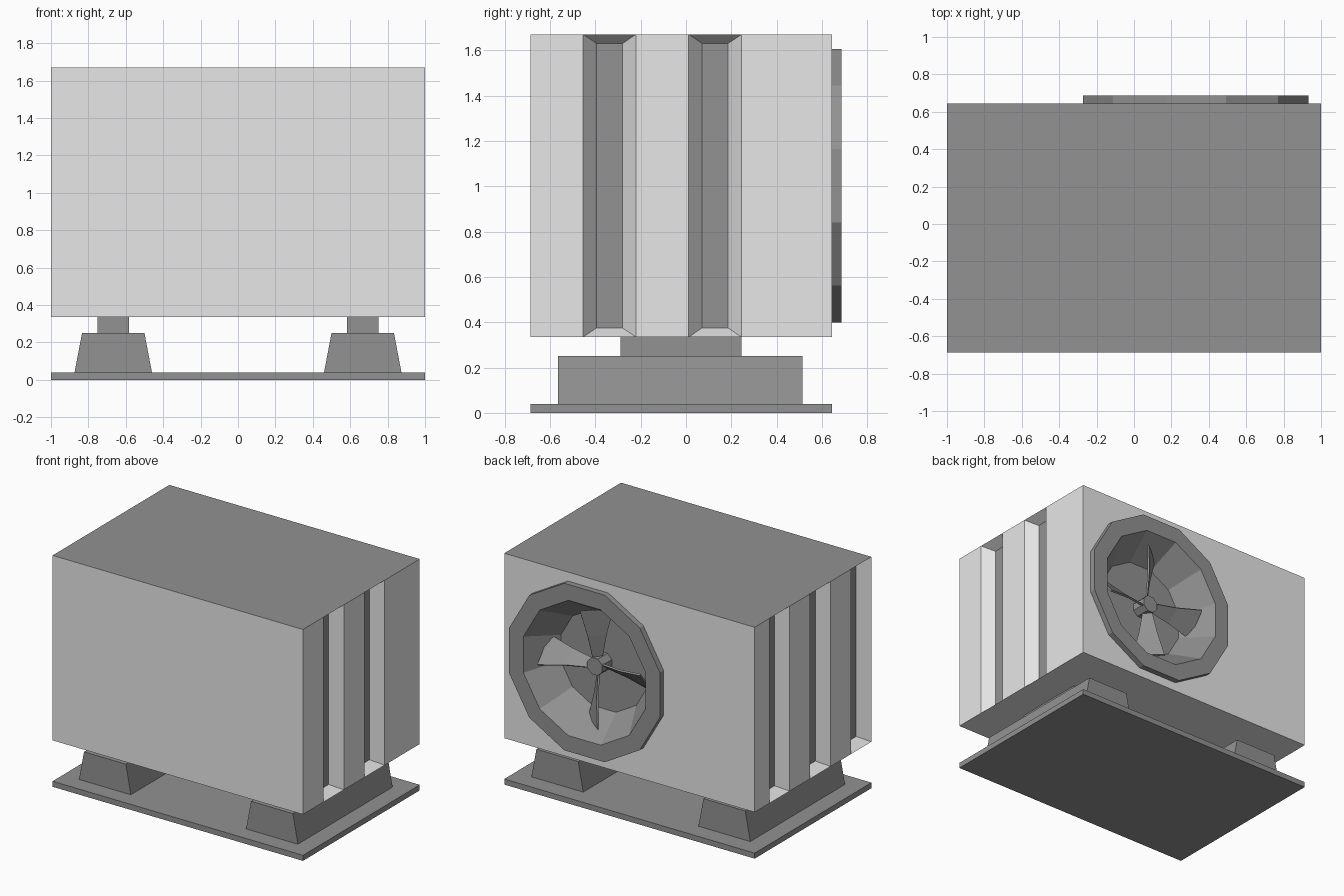
import bpy, bmesh, math
from mathutils import Matrix, Vector

if "Cube" in bpy.data.objects:
    bpy.data.objects.remove(bpy.data.objects["Cube"])


def material(name, v):
    m = bpy.data.materials.new(name)
    m.diffuse_color = (v, v, v, 1)
    m.use_nodes = True
    m.node_tree.nodes["Principled BSDF"].inputs["Base Color"].default_value = m.diffuse_color
    return m


LIGHT = material("light_grey", 0.8)
DARK = material("dark_grey", 0.287)

Y0, Y1 = -0.687, 0.645           # casing depth range
Z0, Z1 = 0.335, 1.67             # casing height range
FX, FZ = 0.33, 1.0025            # fan centre


def finish(bm, name, mats):
    me = bpy.data.meshes.new(name)
    bm.to_mesh(me)
    bm.free()
    for m in mats:
        me.materials.append(m)
    ob = bpy.data.objects.new(name, me)
    bpy.context.scene.collection.objects.link(ob)
    return ob


def box(bm, lo, hi):
    c = [(a + b) / 2 for a, b in zip(lo, hi)]
    s = [b - a for a, b in zip(lo, hi)]
    mat = Matrix.Translation(c) @ Matrix.Diagonal((*s, 1))
    return bmesh.ops.create_cube(bm, size=1, matrix=mat)["verts"]


def ring(bm, r, y, n=12):
    return [bm.verts.new((FX + r * math.cos(math.tau * (k + 0.5) / n), y,
                          FZ + r * math.sin(math.tau * (k + 0.5) / n)))
            for k in range(n)]


# casing with vertical side grooves and an opening for the fan
bm = bmesh.new()
box(bm, (-1, Y0, Z0), (1, Y1, Z1))
STRIP = 0.233
for i in range(1, 6):
    bmesh.ops.bisect_plane(bm, geom=bm.verts[:] + bm.edges[:] + bm.faces[:],
                           plane_co=(0, Y0 + i * STRIP, 0), plane_no=(0, 1, 0))
grooves = []
for f in bm.faces:
    if abs(f.normal.x) > 0.9:
        i = int((f.calc_center_median().y - Y0) / STRIP)
        if i in ((1, 3) if f.normal.x > 0 else (0, 2, 4)):
            grooves.append(f)
bmesh.ops.inset_individual(bm, faces=grooves, thickness=0.05)
for f in grooves:
    mid = f.calc_center_median()
    f.material_index = 1
    for v in f.verts:
        v.co.x = math.copysign(0.92, mid.x)
        v.co.y = mid.y + math.copysign(0.057, v.co.y - mid.y)
        v.co.z = Z1 - 0.04 if v.co.z > mid.z else Z0 + 0.04
bm.normal_update()
for f in bm.faces:
    if f.normal.z > 0.9 and f.calc_center_median().z > Z1 - 0.01:
        f.material_index = 1
back = next(f for f in bm.faces if f.normal.y > 0.99 and f.calc_area() > 2)
rim = list(back.edges)
bmesh.ops.delete(bm, geom=[back], context="FACES_ONLY")
hole = ring(bm, 0.6, Y1)
rim += [bm.edges.new((hole[k - 1], hole[k])) for k in range(12)]
fill = bmesh.ops.triangle_fill(bm, edges=rim, use_beauty=True)
for f in fill["geom"]:
    if isinstance(f, bmesh.types.BMFace):
        f.normal_update()
        f.material_index = 0
        if f.normal.y < 0:
            f.normal_flip()
finish(bm, "casing", [LIGHT, DARK])

# fan shroud: raised rim, funnel and floor
bm = bmesh.new()
loops = [ring(bm, r, y) for r, y in
         ((0.624, 0.645), (0.624, 0.687), (0.505, 0.687), (0.36, 0.46))]
for a, b in zip(loops, loops[1:]):
    for k in range(12):
        bm.faces.new((a[k - 1], a[k], b[k], b[k - 1]))
floor = bm.faces.new(loops[-1])
bmesh.ops.recalc_face_normals(bm, faces=bm.faces[:])
floor.normal_update()
if floor.normal.y < 0:
    bmesh.ops.reverse_faces(bm, faces=bm.faces[:])
finish(bm, "fan_shroud", [DARK])

# fan hub
bm = bmesh.new()
a, b = ring(bm, 0.065, 0.46, 8), ring(bm, 0.065, 0.57, 8)
for k in range(8):
    bm.faces.new((a[k - 1], a[k], b[k], b[k - 1]))
bm.faces.new(b)
bm.faces.new(a)
bmesh.ops.recalc_face_normals(bm, faces=bm.faces[:])
finish(bm, "fan_hub", [DARK])

# four pitched blades, widening toward the tip
bm = bmesh.new()
for q in range(4):
    turn = Matrix.Rotation(math.pi / 2 * q, 4, "Y")
    # radius, front edge (y, z), back edge (y, z)
    rows = []
    for r, fy, fz, by, bz in ((0.04, 0.56, -0.02, 0.51, 0.02),
                              (0.22, 0.60, -0.035, 0.505, 0.05),
                              (0.41, 0.64, -0.07, 0.50, 0.10)):
        sect = []
        for y, z in ((fy, fz), (by, bz), (by - 0.009, bz - 0.009), (fy - 0.009, fz - 0.009)):
            p = turn @ Vector((r, y, z))
            sect.append(bm.verts.new(p + Vector((FX, 0, FZ))))
        rows.append(sect)
    for s, t in zip(rows, rows[1:]):
        for k in range(4):
            bm.faces.new((s[k - 1], s[k], t[k], t[k - 1]))
    bm.faces.new(rows[0])
    bm.faces.new(rows[-1])
bmesh.ops.recalc_face_normals(bm, faces=bm.faces[:])
finish(bm, "fan_blades", [DARK])

# base plate
bm = bmesh.new()
box(bm, (-1, Y0, 0), (1, Y1, 0.04))
finish(bm, "base_plate", [DARK])

# tapered feet with mounting blocks
for side, x in (("left", -0.667), ("right", 0.667)):
    bm = bmesh.new()
    for v in box(bm, (x - 0.207, -0.565, 0.04), (x + 0.207, 0.515, 0.25)):
        if v.co.z > 0.2:
            v.co.x = x + math.copysign(0.167, v.co.x - x)
    finish(bm, side + "_foot", [DARK])
    bm = bmesh.new()
    box(bm, (x - 0.084, -0.29, 0.25), (x + 0.084, 0.245, Z0))
    finish(bm, side + "_mount_block", [DARK])
